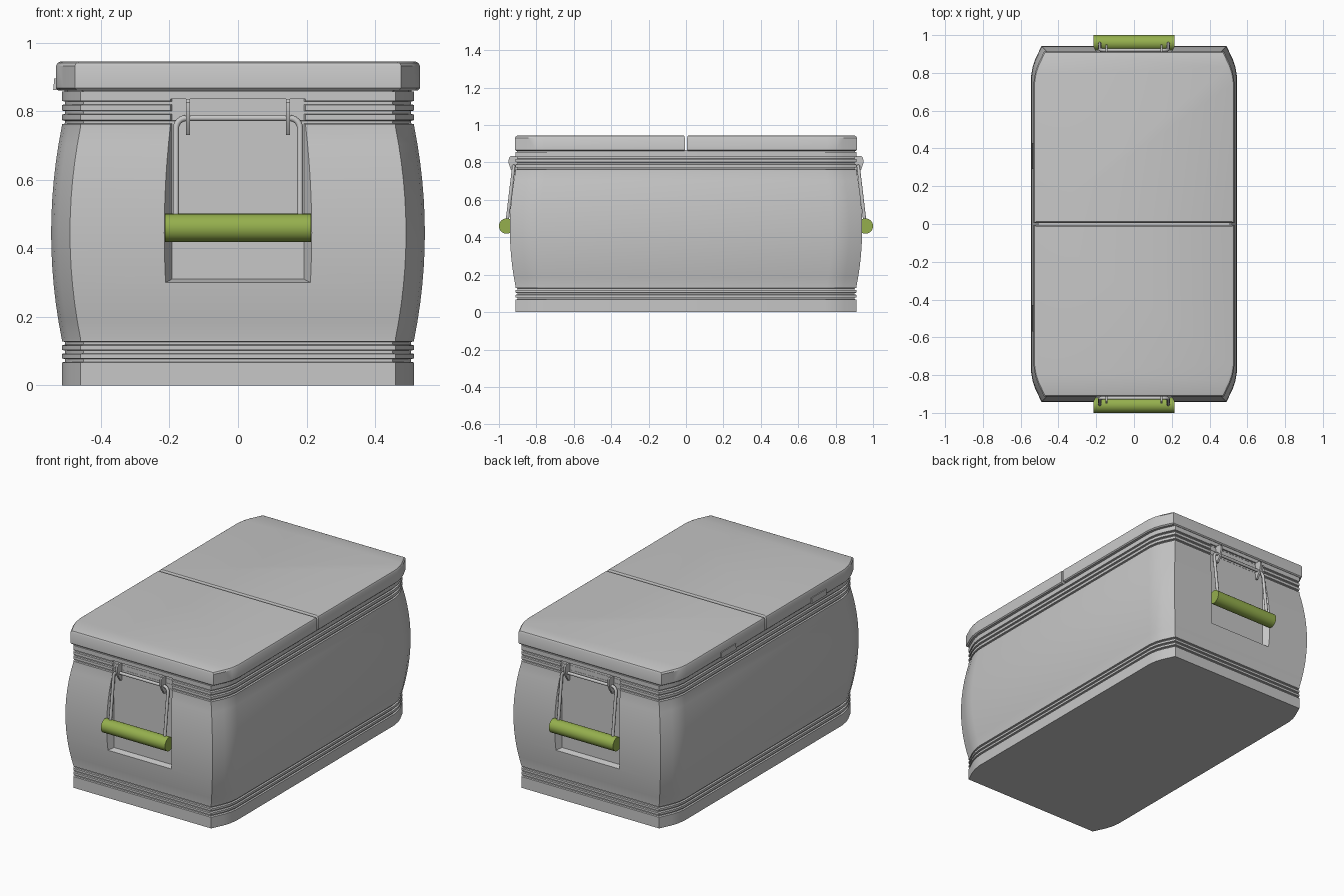
import bpy, bmesh, math
from mathutils import Matrix

cube = bpy.data.objects.get("Cube")
if cube:
    bpy.data.objects.remove(cube, do_unlink=True)


def material(name, rgb):
    m = bpy.data.materials.new(name)
    m.use_nodes = True
    m.diffuse_color = (*rgb, 1)
    bsdf = next(n for n in m.node_tree.nodes if n.type == 'BSDF_PRINCIPLED')
    bsdf.inputs["Base Color"].default_value = (*rgb, 1)
    return m


GREY = material("cool grey plastic", (0.57, 0.57, 0.57))
GREEN = material("olive green grip", (0.30, 0.43, 0.075))


def finish(name, bm, mat, angle=30):
    """Turn a bmesh into an object that is smooth below the given angle."""
    bmesh.ops.recalc_face_normals(bm, faces=bm.faces)
    me = bpy.data.meshes.new(name)
    bm.to_mesh(me)
    bm.free()
    me.materials.append(mat)
    me.shade_smooth()
    me.set_sharp_from_angle(angle=math.radians(angle))
    ob = bpy.data.objects.new(name, me)
    bpy.context.collection.objects.link(ob)
    return ob


def loft(rings):
    """Closed skin through equally long rings of points."""
    bm = bmesh.new()
    rows = [[bm.verts.new(p) for p in r] for r in rings]
    n = len(rows[0])
    for a, b in zip(rows, rows[1:]):
        for i in range(n):
            j = (i + 1) % n
            bm.faces.new((a[i], a[j], b[j], b[i]))
    bm.faces.new(rows[0][::-1])
    bm.faces.new(rows[-1])
    return bm


def corner(hx, hy):
    """Crisp chamfer on the end, easing softly into the long side."""
    return [(hx, hy - .16), (hx - .008, hy - .11), (hx - .022, hy - .07), (hx - .055, hy)]


def outline(hx, hy, z):
    q = corner(hx, hy)
    half = q + [(-x, y) for x, y in reversed(q)]
    return [(x, y, z) for x, y in half + [(-x, -y) for x, y in half]]


def half_outline(hx, hy, gap, z, s):
    q = corner(hx, hy)
    pts = [(hx, gap)] + q + [(-x, y) for x, y in reversed(q)] + [(-hx, gap)]
    return [(x, y * s, z) for x, y in pts]


def box(name, center, size, mat):
    bm = bmesh.new()
    bmesh.ops.create_cube(bm, size=1, matrix=Matrix.Translation(center) @ Matrix.Diagonal((*size, 1)))
    return finish(name, bm, mat)


# Body profile: (height, outward offset), grooves at top and bottom, bulged middle
def grooves(centers, depth=.009, w=.006):
    out = []
    for c in centers:
        out += [(c - w, 0), (c - w + .002, -depth), (c + w - .002, -depth), (c + w, 0)]
    return out


profile = [(0, 0)] + grooves([.073, .098, .123])
for i in range(13):
    t = i / 12
    profile.append((.135 + .62 * t, .031 * (1 - (2 * t - 1) ** 2)))
profile += grooves([.768, .796, .824]) + [(.857, 0), (.857, -.008), (.867, -.008)]
body = finish("body", loft([outline(.514 + d, .911 + d, z) for z, d in profile]), GREY)

# Handle recesses with drafted walls, cut into both ends
for s in (-1, 1):
    rings = []
    for y, hx, z0, z1 in ((.903, .193, .31, .835), (1.0, .248, .282, .838)):
        rings.append([(-hx, y * s, z0), (hx, y * s, z0), (hx, y * s, z1), (-hx, y * s, z1)])
    cutter = finish("recess_cutter", loft(rings), GREY)
    cutter.hide_render = True
    mod = body.modifiers.new("recess", 'BOOLEAN')
    mod.operation, mod.solver, mod.object = 'DIFFERENCE', 'EXACT', cutter
    deps = bpy.context.evaluated_depsgraph_get()
    cut = bpy.data.meshes.new_from_object(body.evaluated_get(deps))
    body.modifiers.clear()
    body.data = cut
    bpy.data.objects.remove(cutter, do_unlink=True)
body.data.shade_smooth()
body.data.set_sharp_from_angle(angle=math.radians(25))

for s, side in ((-1, "front"), (1, "back")):
    # Lid half with bevelled rim
    steps = [(.861, .006), (.867, 0), (.932, 0), (.941, .005), (.945, .014)]
    finish(side + "_lid", loft([half_outline(.531 - d, .914 - d, .006 + d * .5, z, s)
                                for z, d in steps]), GREY, 35)

    # Round grip
    bm = bmesh.new()
    bmesh.ops.create_cone(bm, cap_ends=True, segments=32, radius1=.041, radius2=.041, depth=.427,
                          matrix=Matrix.Translation((0, s * .959, .46)) @ Matrix.Rotation(math.pi / 2, 4, 'Y'))
    finish(side + "_grip", bm, GREEN)

    # Wire bail with rounded upper corners, leaning out towards the grip
    r, hx, top = .03, .181, .78
    right = [(hx, .46)] + [(hx - r + r * math.cos(a), top - r + r * math.sin(a))
                           for a in (i * math.pi / 12 for i in range(7))]
    path = right + [(-x, z) for x, z in reversed(right)]
    cu = bpy.data.curves.new(side + "_handle_wire", 'CURVE')
    cu.dimensions, cu.bevel_depth, cu.bevel_resolution, cu.use_fill_caps = '3D', .009, 3, True
    sp = cu.splines.new('POLY')
    sp.points.add(len(path) - 1)
    for p, (x, z) in zip(sp.points, path):
        p.co = (x, s * (.959 - .038 * (z - .46) / .32), z, 1)
    cu.materials.append(GREY)
    bpy.context.collection.objects.link(bpy.data.objects.new(side + "_handle_wire", cu))

    # Thin hook brackets holding the wire
    hook = [(.895, .73), (.914, .73), (.938, .765), (.949, .80), (.947, .825), (.937, .835), (.895, .835)]
    for x, lr in ((-.146, "right"), (.146, "left")):
        finish(f"{side}_{lr}_bracket",
               loft([[(x + d, s * y, z) for y, z in hook] for d in (-.006, .006)]), GREY)

# Small lid hinges along one long side
for y, name in ((.36, "back_hinge"), (-.5, "front_hinge")):
    prof = [(-.50, .862), (-.539, .862), (-.536, .895), (-.50, .895)]
    finish(name, loft([[(x, y + d, z) for x, z in prof] for d in (-.07, .07)]), GREY)
